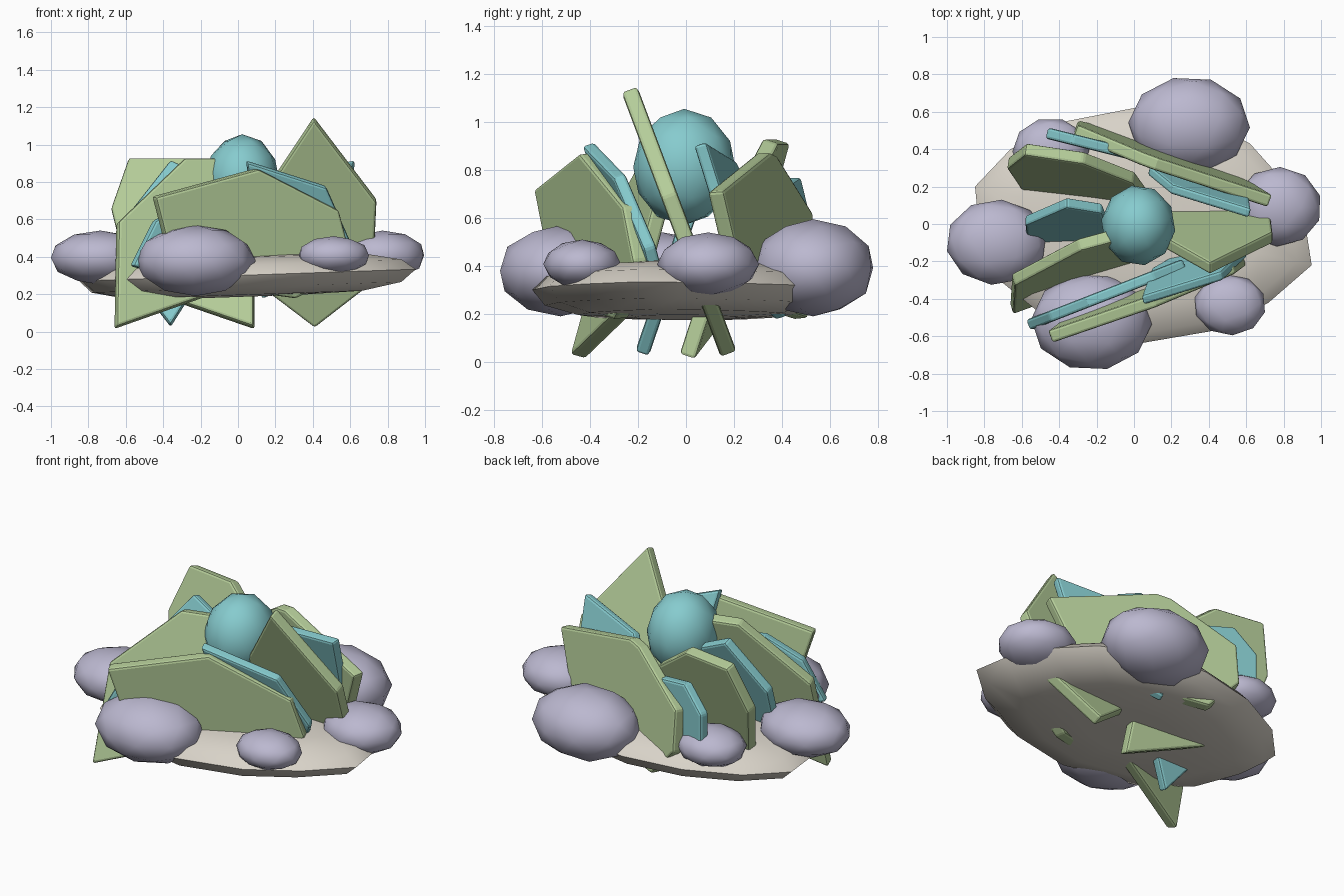
import bpy, bmesh, math
from mathutils import Vector, Matrix

cube = bpy.data.objects.get("Cube")
if cube:
    bpy.data.objects.remove(cube, do_unlink=True)


def material(name, rgb):
    m = bpy.data.materials.new(name)
    m.use_nodes = True
    m.diffuse_color = (*rgb, 1)
    m.node_tree.nodes["Principled BSDF"].inputs["Base Color"].default_value = (*rgb, 1)
    return m


GREEN = material("leaf green", (0.46, 0.61, 0.32))
TEAL = material("pale teal", (0.24, 0.60, 0.62))
LILAC = material("lilac stone", (0.50, 0.48, 0.63))
CREAM = material("warm grey", (0.69, 0.65, 0.58))


def finish(bm, name, mat):
    mesh = bpy.data.meshes.new(name)
    bmesh.ops.recalc_face_normals(bm, faces=bm.faces)
    bm.to_mesh(mesh)
    bm.free()
    mesh.materials.append(mat)
    ob = bpy.data.objects.new(name, mesh)
    bpy.context.collection.objects.link(ob)
    return ob


def smooth(ob):
    bpy.ops.object.select_all(action="DESELECT")
    ob.select_set(True)
    bpy.context.view_layer.objects.active = ob
    bpy.ops.object.shade_smooth_by_angle(angle=math.radians(40))


def stone(name, mat, lo, hi, spin=0):
    """Faceted ball fitted to a box."""
    bm = bmesh.new()
    bmesh.ops.create_icosphere(bm, subdivisions=2, radius=1,
                               matrix=Matrix.Rotation(math.radians(spin), 4, "Z"))
    lo, hi = Vector(lo), Vector(hi)
    mid, half = (lo + hi) / 2, (hi - lo) / 2
    size = [max(abs(v.co[i]) for v in bm.verts) for i in range(3)]
    for v in bm.verts:
        v.co = mid + Vector([v.co[i] / size[i] * half[i] for i in range(3)])
    smooth(finish(bm, name, mat))


def slab(name, mat, outline, rings, tilt):
    """Rounded slab: the x-y outline repeated at (scale, height) rings, sloping along x."""
    bm = bmesh.new()
    loops = [[bm.verts.new((x * s, y * s, z + tilt * x * s)) for x, y in outline]
             for s, z in rings]
    n = len(outline)
    for a, b in zip(loops, loops[1:]):
        for i in range(n):
            j = (i + 1) % n
            bm.faces.new((a[i], a[j], b[j], b[i]))
    bm.faces.new(loops[0])
    bm.faces.new(loops[-1])
    smooth(finish(bm, name, mat))


def plate(name, mat, plane, outline, thick=0.07):
    """Bevelled plate: x-z outline lying on the plane y = c + k*x + m*z."""
    c, k, m = plane
    normal = Vector((-k, 1, -m)).normalized() * thick / 2
    bm = bmesh.new()
    pts = [Vector((x, c + k * x + m * z, z)) for x, z in outline]
    face = bm.faces.new([bm.verts.new(p - normal) for p in pts])
    new = bmesh.ops.extrude_face_region(bm, geom=[face])["geom"]
    verts = [g for g in new if isinstance(g, bmesh.types.BMVert)]
    bmesh.ops.translate(bm, verts=verts, vec=normal * 2)
    bevel = finish(bm, name, mat).modifiers.new("Bevel", "BEVEL")
    bevel.width = 0.014
    bevel.segments = 2


# Base slab and central ball
slab("base_rock", CREAM,
     [(0.95, -0.22), (0.92, -0.03), (0.79, 0.24), (0.62, 0.43), (0.35, 0.57), (0, 0.62),
      (-0.36, 0.55), (-0.66, 0.4), (-0.85, 0.2), (-0.83, 0), (-0.72, -0.3),
      (-0.45, -0.52), (0.02, -0.64), (0.43, -0.57), (0.72, -0.42)],
     [(0.35, 0.185), (0.7, 0.195), (0.92, 0.235), (1, 0.3), (0.92, 0.355),
      (0.7, 0.395), (0.35, 0.42)], 0.035)
stone("centre_ball", TEAL, (-0.175, -0.22, 0.57), (0.22, 0.205, 1.055), 10)

# Ring of stones
stone("front_stone", LILAC, (-0.55, -0.775, 0.19), (0.095, -0.27, 0.57), 15)
stone("front_left_stone", LILAC, (0.325, -0.595, 0.305), (0.70, -0.27, 0.51), 40)
stone("left_stone", LILAC, (0.55, -0.12, 0.275), (0.995, 0.305, 0.54), 70)
stone("back_stone", LILAC, (-0.03, 0.28, 0.19), (0.62, 0.78, 0.595), 15)
stone("back_right_stone", LILAC, (-0.65, 0.22, 0.29), (-0.24, 0.56, 0.51), 55)
stone("right_stone", LILAC, (-1.0, -0.325, 0.25), (-0.47, 0.13, 0.54), 30)

# Green leaves
plate("tall_leaf", GREEN, (0.19, 0, -0.375),
      [(0.405, 1.14), (0.74, 0.7), (0.72, 0.27), (0.41, 0.03), (0.12, 0.25), (0.1, 0.68)])
plate("back_right_leaf", GREEN, (0.01, -0.15, 0.33),
      [(-0.675, 0.65), (-0.58, 0.92), (-0.27, 0.92), (0, 0.72), (0.085, 0.4),
       (0.085, 0.02), (-0.38, 0.18), (-0.6, 0.35)])
plate("front_right_leaf", GREEN, (-0.28, 0.27, 0.27),
      [(-0.655, 0.02), (-0.645, 0.58), (-0.29, 0.92), (-0.12, 0.92), (0, 0.68), (0, 0.25)])
plate("front_leaf", GREEN, (-0.365, 0.37, -0.1),
      [(-0.45, 0.72), (0.1, 0.87), (0.53, 0.65), (0.59, 0.42), (0.48, 0.27),
       (0.3, 0.18), (-0.2, 0.25), (-0.38, 0.45)])
plate("back_leaf", GREEN, (0.45, -0.352, -0.1),
      [(0.73, 0.71), (0.12, 0.87), (0.04, 0.855), (-0.31, 0.62), (-0.31, 0.37),
       (-0.13, 0.18), (0.3, 0.23), (0.62, 0.42)])

# Teal leaves, set against the green ones
plate("right_teal_leaf", TEAL, (-0.195, 0, 0.34),
      [(-0.36, 0.03), (-0.57, 0.3), (-0.58, 0.63), (-0.36, 0.91), (-0.17, 0.82),
       (-0.13, 0.5), (-0.22, 0.25)], 0.06)
plate("front_left_teal_leaf", TEAL, (-0.108, 0.2, -0.34),
      [(0.045, 0.91), (0.47, 0.775), (0.6, 0.48), (0.52, 0.28), (0.38, 0.2),
       (0.1, 0.5)], 0.055)
plate("front_right_teal_leaf", TEAL, (-0.32, 0.39, 0),
      [(-0.57, 0.35), (-0.45, 0.59), (-0.25, 0.71), (0.1, 0.72), (0.27, 0.6),
       (0.25, 0.35), (-0.2, 0.25)], 0.06)
plate("back_left_teal_leaf", TEAL, (0.485, -0.25, -0.3),
      [(0.62, 0.91), (0.2, 0.83), (0.08, 0.6), (0.13, 0.18), (0.45, 0.3), (0.6, 0.5)], 0.055)
plate("back_right_teal_leaf", TEAL, (0.37, -0.25, 0),
      [(-0.1, 0.73), (-0.33, 0.77), (-0.465, 0.63), (-0.465, 0.45), (-0.25, 0.25),
       (0.1, 0.3), (0.13, 0.6)], 0.06)
